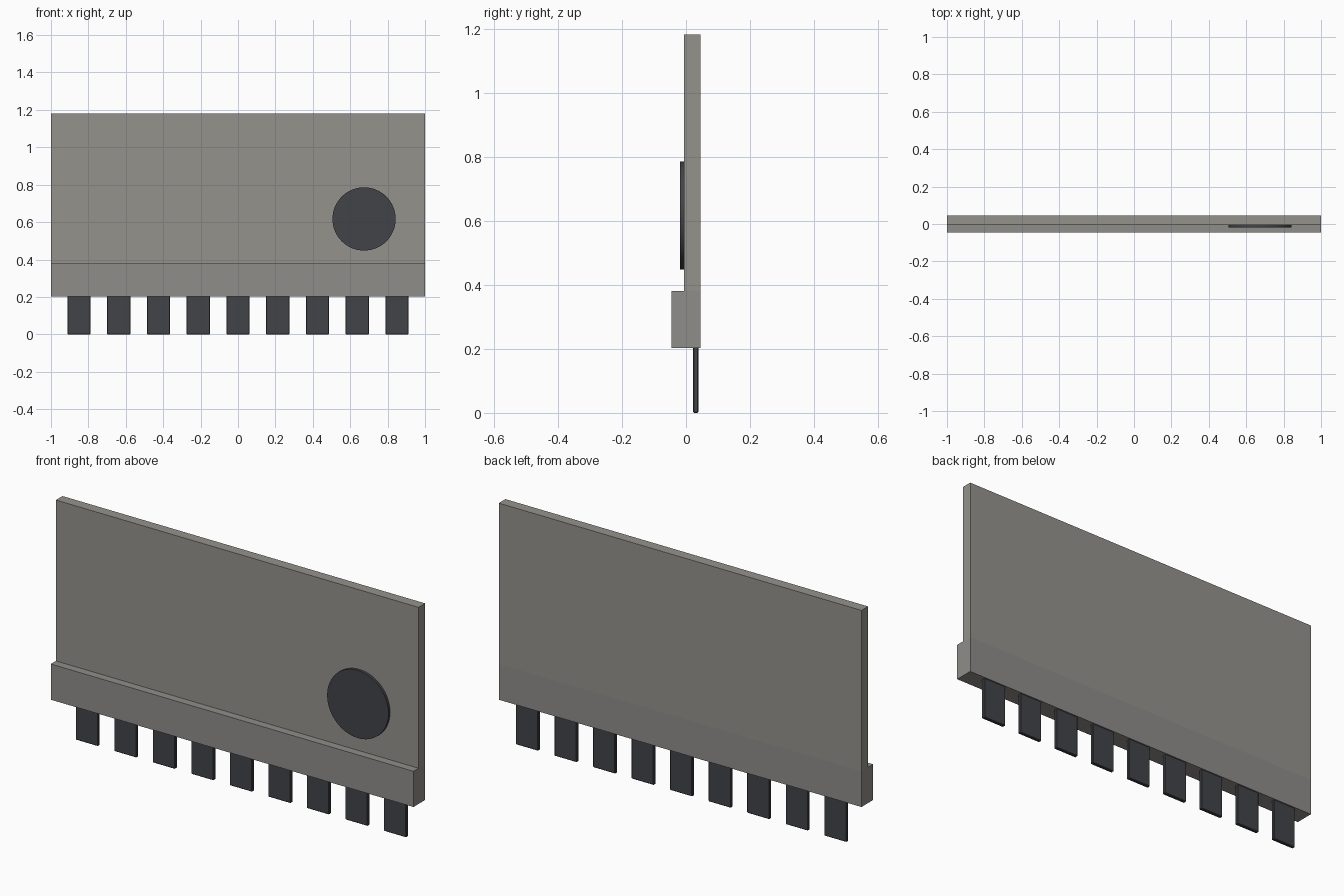
import bpy
import math

if "Cube" in bpy.data.objects:
    bpy.data.objects.remove(bpy.data.objects["Cube"])


def material(name, rgb):
    m = bpy.data.materials.new(name)
    m.diffuse_color = (*rgb, 1)
    m.use_nodes = True
    m.node_tree.nodes["Principled BSDF"].inputs["Base Color"].default_value = m.diffuse_color
    return m


PANEL = material("warm_grey", (0.30, 0.29, 0.265))
BASE = material("mid_grey", (0.275, 0.27, 0.255))
DARK = material("charcoal", (0.055, 0.057, 0.065))


def bevel(ob, width):
    mod = ob.modifiers.new("bevel", 'BEVEL')
    mod.width = width
    mod.segments = 1
    mod.limit_method = 'ANGLE'
    mod.angle_limit = math.radians(40)


def box(name, x, y, z, mat):
    """Box from (min, max) ranges on each axis."""
    bpy.ops.mesh.primitive_cube_add(size=1)
    ob = bpy.context.object
    ob.name = name
    ob.location = [(r[0] + r[1]) / 2 for r in (x, y, z)]
    ob.scale = [r[1] - r[0] for r in (x, y, z)]
    bpy.ops.object.transform_apply(location=False, rotation=False, scale=True)
    ob.data.materials.append(mat)
    return ob


# Thin upright panel standing on a thicker base rail, flush at the back
box("panel", (-1, 1), (-0.006, 0.046), (0.38, 1.182), PANEL)
box("base_rail", (-1, 1), (-0.046, 0.046), (0.202, 0.38), BASE)

# Row of nine contact tabs under the rail, near the back
for i in range(9):
    cx = (i - 4) * 0.2125
    tab = box(f"tab_{i + 1}", (cx - 0.062, cx + 0.062), (0.022, 0.039), (0, 0.206), DARK)
    bevel(tab, 0.003)

# Round dark disc on the front of the panel
bpy.ops.mesh.primitive_cylinder_add(vertices=64, radius=0.169, depth=0.016,
                                    location=(0.674, -0.011, 0.617),
                                    rotation=(math.pi / 2, 0, 0))
disc = bpy.context.object
disc.name = "front_disc"
disc.data.materials.append(DARK)
bpy.ops.object.shade_smooth_by_angle(angle=math.radians(30))
